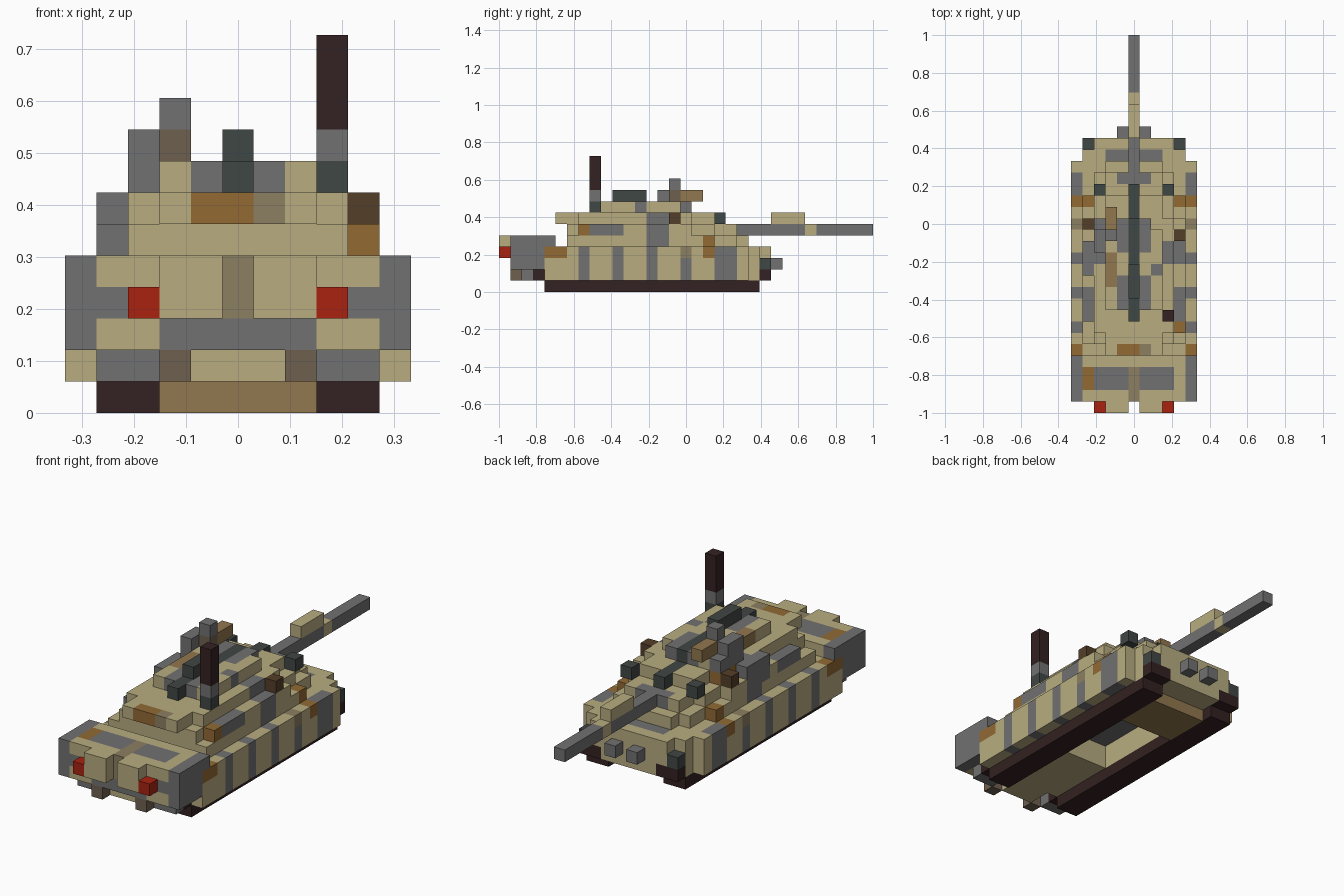
import bpy
import bmesh
from mathutils import Vector

default_cube = bpy.data.objects.get("Cube")
if default_cube:
    bpy.data.objects.remove(default_cube, do_unlink=True)

UNIT = 2 / 33
PALETTE = {
    "sand": "b8ac80", "grey": "717171", "black_brown": "342122",
    "ochre": "926a34", "red": "a92210", "slate": "404745",
    "dull_sand": "8c7e61", "dull_brown": "6e6050",
    "wood": "91774e", "dark_brown": "543f28",
}


def linear(channel):
    value = int(channel, 16) / 255
    return ((value + 0.055) / 1.055) ** 2.4


def make_material(name, code):
    material = bpy.data.materials.new(name)
    material.use_nodes = True
    colour = [linear(code[n:n + 2]) for n in (0, 2, 4)] + [1]
    material.diffuse_color = colour
    shader = next(n for n in material.node_tree.nodes if n.type == "BSDF_PRINCIPLED")
    shader.inputs["Base Color"].default_value = colour
    shader.inputs["Roughness"].default_value = 0.9
    return material


MATERIALS = {name: make_material(name, code) for name, code in PALETTE.items()}
cells = {}


def span(ends):
    first, last = (ends, ends) if isinstance(ends, int) else ends
    return range(first, last + 1)


def fill(part, colour, across, along, up, mirror=False):
    """Fill a block of cells; later blocks replace earlier ones."""
    for x in span(across):
        for y in span(along):
            for z in span(up):
                cells[x, y, z] = (part, colour)
                if mirror:
                    cells[-x, y, z] = (part, colour)


def carve(across, along, up, mirror=False):
    for x in span(across):
        for y in span(along):
            for z in span(up):
                cells.pop((x, y, z), None)
                if mirror:
                    cells.pop((-x, y, z), None)


def paint(colour, across, along, up, mirror=False):
    """Recolour the cells that are already filled."""
    for x in span(across):
        for y in span(along):
            for z in span(up):
                for side in ((x, -x) if mirror else (x,)):
                    if (side, y, z) in cells:
                        cells[side, y, z] = (cells[side, y, z][0], colour)


# Tracks and lower hull
fill("tracks", "black_brown", (3, 4), (4, 22), 0, mirror=True)
fill("hull", "sand", (-4, 4), (4, 23), (1, 3))
carve(4, 23, 3, mirror=True)
fill("tracks", "black_brown", (3, 4), 23, 1, mirror=True)
fill("tracks", "black_brown", (3, 4), 3, 1, mirror=True)
paint("slate", 4, 23, 2, mirror=True)
paint("grey", (-2, 2), 22, 3)
carve((-2, 2), (10, 16), (1, 2))
paint("grey", (-2, 2), (10, 16), 3)
fill("belly_plate", "wood", (-2, 2), (18, 21), 0)
fill("tow_hooks", "grey", 1, 24, 2, mirror=True)

# Stern deck with stowage boxes and lamps
fill("stern", "sand", (-4, 4), (1, 4), (2, 4))
paint("grey", (-3, 3), (2, 3), 4)
paint("grey", (-2, 2), 1, 2)
paint("dull_sand", 0, (1, 3), (3, 4))
paint("ochre", -4, (2, 3), 4)
paint("grey", 4, 1, 3, mirror=True)
fill("stern", "sand", (-1, 1), (2, 3), 1)
fill("stern", "grey", (3, 4), 2, 1, mirror=True)
fill("stern_hooks", "dull_brown", 2, 1, 1, mirror=True)
fill("stowage_boxes", "sand", (1, 2), 0, (3, 4), mirror=True)
fill("tail_lamps", "red", 3, 0, 3, mirror=True)

# Side skirts with regular grey bands
fill("side_skirts", "sand", 5, (4, 21), (1, 3), mirror=True)
fill("side_skirts", "grey", 5, (1, 3), (2, 4), mirror=True)
fill("side_skirts", "grey", 5, 4, 4, mirror=True)
for band in range(7, 20, 3):
    paint("grey", 5, band, (1, 3), mirror=True)
paint("grey", 5, (19, 20), (1, 3), mirror=True)
paint("ochre", 5, (4, 5), 3, mirror=True)
paint("ochre", 5, 18, 3, mirror=True)
paint("dull_sand", 5, 16, 3, mirror=True)

# Upper deck
fill("upper_deck", "sand", (-4, 4), (6, 17), 4)
fill("upper_deck", "sand", (-3, 3), (18, 20), 4)
fill("upper_deck", "sand", (-2, 2), 21, 4)
paint("grey", 4, (13, 14), 4, mirror=True)
fill("deck_boxes", "ochre", 4, 18, 4, mirror=True)

# Turret narrows in steps toward the gun
fill("turret", "sand", (-3, 3), (6, 18), 5)
fill("turret", "sand", (-2, 2), (19, 20), 5)
fill("turret", "sand", (-3, 3), (7, 16), 6)
fill("turret", "sand", (-2, 2), (5, 18), 6)
fill("turret", "sand", (-2, 2), (9, 15), 7)
paint("grey", (-1, 1), 20, 5)
paint("grey", 3, (8, 10), 5, mirror=True)
paint("grey", 3, (13, 14), (5, 6), mirror=True)
paint("grey", 2, 12, 7, mirror=True)
paint("ochre", (-1, 0), 5, 6)
paint("dull_sand", 1, 5, 6)
paint("wood", -2, (11, 13), 7)
paint("ochre", -3, (15, 16), 6)

# Side bins on the turret
fill("turret_bins", "sand", 4, (8, 16), 5, mirror=True)
paint("grey", 4, (8, 10), 5, mirror=True)
paint("grey", 4, (13, 14), 5, mirror=True)
fill("turret_bins", "ochre", 4, 7, 5)
fill("turret_bins", "grey", -4, (12, 14), (5, 6))
fill("turret_bins", "dark_brown", 4, 15, 6)
fill("turret_bins", "dark_brown", -4, 16, 6)
fill("smoke_launchers", "slate", 3, 19, 6, mirror=True)

# Roof gear: centre rail, hatches and sight
fill("roof_rail", "slate", 0, (8, 16), 7)
fill("roof_rail", "slate", 0, (17, 19), 6)
fill("roof_rail", "slate", 0, (10, 12), 8)
fill("hatches", "grey", 1, (9, 11), 7, mirror=True)
fill("hatches", "grey", 1, (14, 16), 7, mirror=True)
fill("sight_mount", "grey", -3, (14, 16), 7)
fill("sight_mount", "grey", -3, (14, 15), 8)
fill("sight_mount", "wood", -2, (16, 17), 8)
fill("sight_mount", "sand", -2, 16, 7)
fill("sight_mount", "dull_brown", -2, 15, 8)
fill("sight_head", "grey", -2, 15, 9)

# Aerial
fill("aerial_base", "slate", 3, 8, 7)
fill("aerial_base", "grey", 3, 8, 8)
fill("aerial", "black_brown", 3, 8, (9, 11))

# Gun
fill("gun_barrel", "grey", 0, (21, 32), 5)
paint("sand", 0, 27, 5)
fill("gun_sleeve", "sand", 0, (24, 26), 6)

# Skin every part with its outer faces only
AXES = [Vector(axis) for axis in ((1, 0, 0), (0, 1, 0), (0, 0, 1))]


def cell_face(mesh, centre, axis, sign, slot):
    normal = AXES[axis] * sign
    side = AXES[(axis + 1) % 3]
    other = normal.cross(side)
    middle = centre + normal / 2
    corners = (-side - other, side - other, side + other, other - side)
    face = mesh.faces.new([mesh.verts.new((middle + c / 2) * UNIT) for c in corners])
    face.material_index = slot


for part in sorted({entry[0] for entry in cells.values()}):
    own = {spot: entry[1] for spot, entry in cells.items() if entry[0] == part}
    colours = sorted(set(own.values()))
    mesh = bmesh.new()
    for spot, colour in own.items():
        centre = Vector((spot[0], spot[1] - 16, spot[2] + 0.5))
        for axis in range(3):
            for sign in (-1, 1):
                neighbour = list(spot)
                neighbour[axis] += sign
                if tuple(neighbour) not in cells:
                    cell_face(mesh, centre, axis, sign, colours.index(colour))
    bmesh.ops.remove_doubles(mesh, verts=mesh.verts[:], dist=UNIT / 100)
    data = bpy.data.meshes.new(part)
    mesh.to_mesh(data)
    mesh.free()
    for colour in colours:
        data.materials.append(MATERIALS[colour])
    bpy.context.collection.objects.link(bpy.data.objects.new(part, data))
